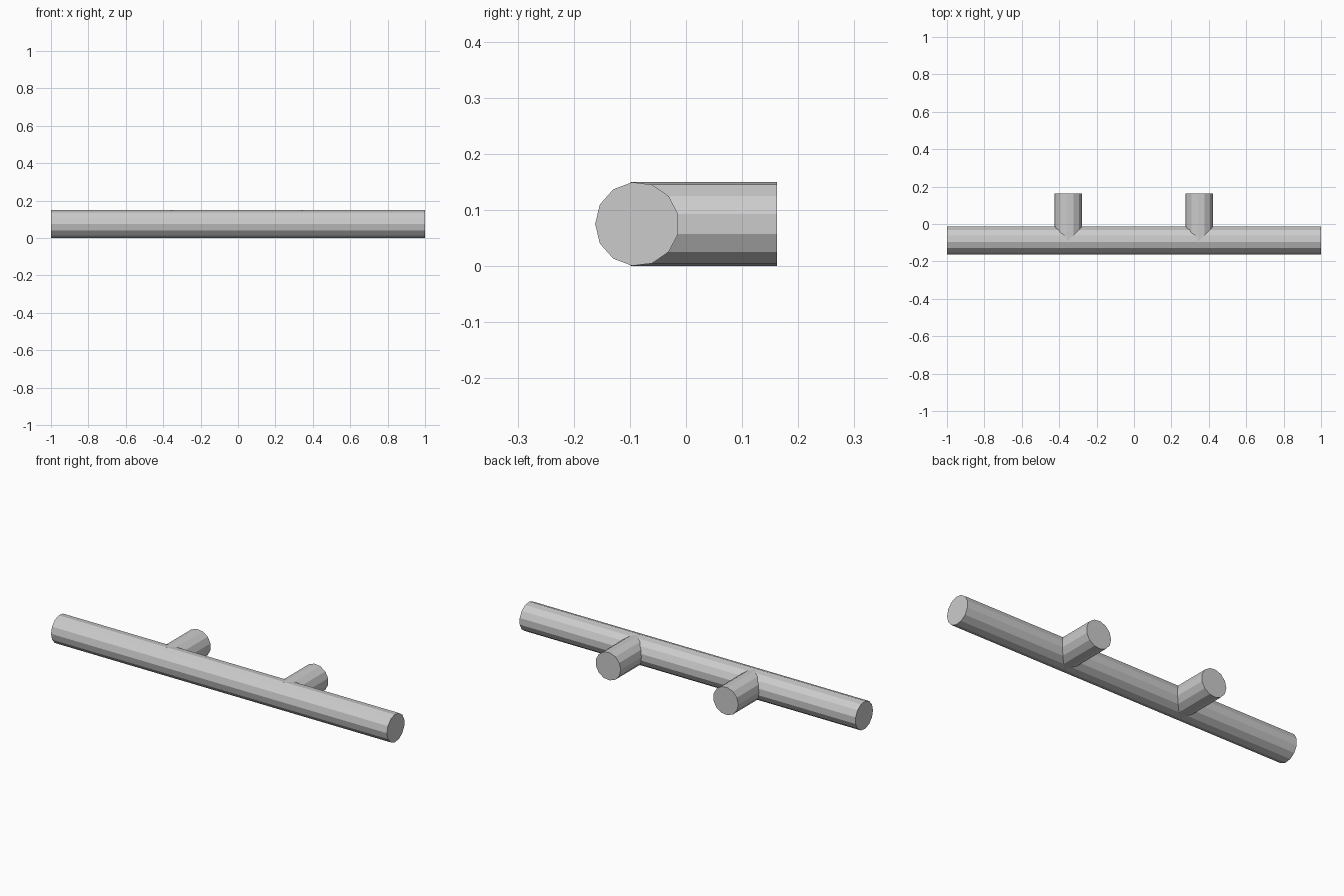
import bpy
from math import pi
from mathutils import Matrix

if "Cube" in bpy.data.objects:
    bpy.data.objects.remove(bpy.data.objects["Cube"])

SIDES, R = 13, 0.075
BAR_Y, BACK_Y = -0.087, 0.162


def rod(name, length, center, rotation):
    """13-sided rod; a vertex starts at local angle 0."""
    bpy.ops.mesh.primitive_cylinder_add(vertices=SIDES, radius=R, depth=length)
    ob = bpy.context.object
    ob.name = name
    # primitive's first vertex lies on local +y
    ob.data.transform(Matrix.Translation(center) @ rotation)
    return ob


# Long grip bar along x, one corner facing the front
bar_rot = Matrix.Rotation(pi / 2, 4, 'Z') @ Matrix.Rotation(pi / 2, 4, 'X')
bar_rot = Matrix(((0, 0, 1, 0), (0, -1, 0, 0), (-1, 0, 0, 0), (0, 0, 0, 1)))
bar = rod("handle_bar", 2.0, (0, BAR_Y, R), bar_rot)

# Two mounting posts running back from the bar, one corner facing -x
post_rot = Matrix(((0, -1, 0, 0), (0, 0, 1, 0), (-1, 0, 0, 0), (0, 0, 0, 1)))
start = BAR_Y - 0.012
for side, x in (("left", -0.35), ("right", 0.35)):
    post = rod(side + "_post_joint", BACK_Y - start, (x, (start + BACK_Y) / 2, R), post_rot)
    post.hide_render = True
    # Join the post to the bar
    mod = bar.modifiers.new("join_" + side, 'BOOLEAN')
    mod.operation, mod.solver, mod.object = 'UNION', 'EXACT', post
    bpy.context.view_layer.objects.active = bar
    bpy.ops.object.modifier_apply(modifier=mod.name)
    bpy.data.objects.remove(post, do_unlink=True)
